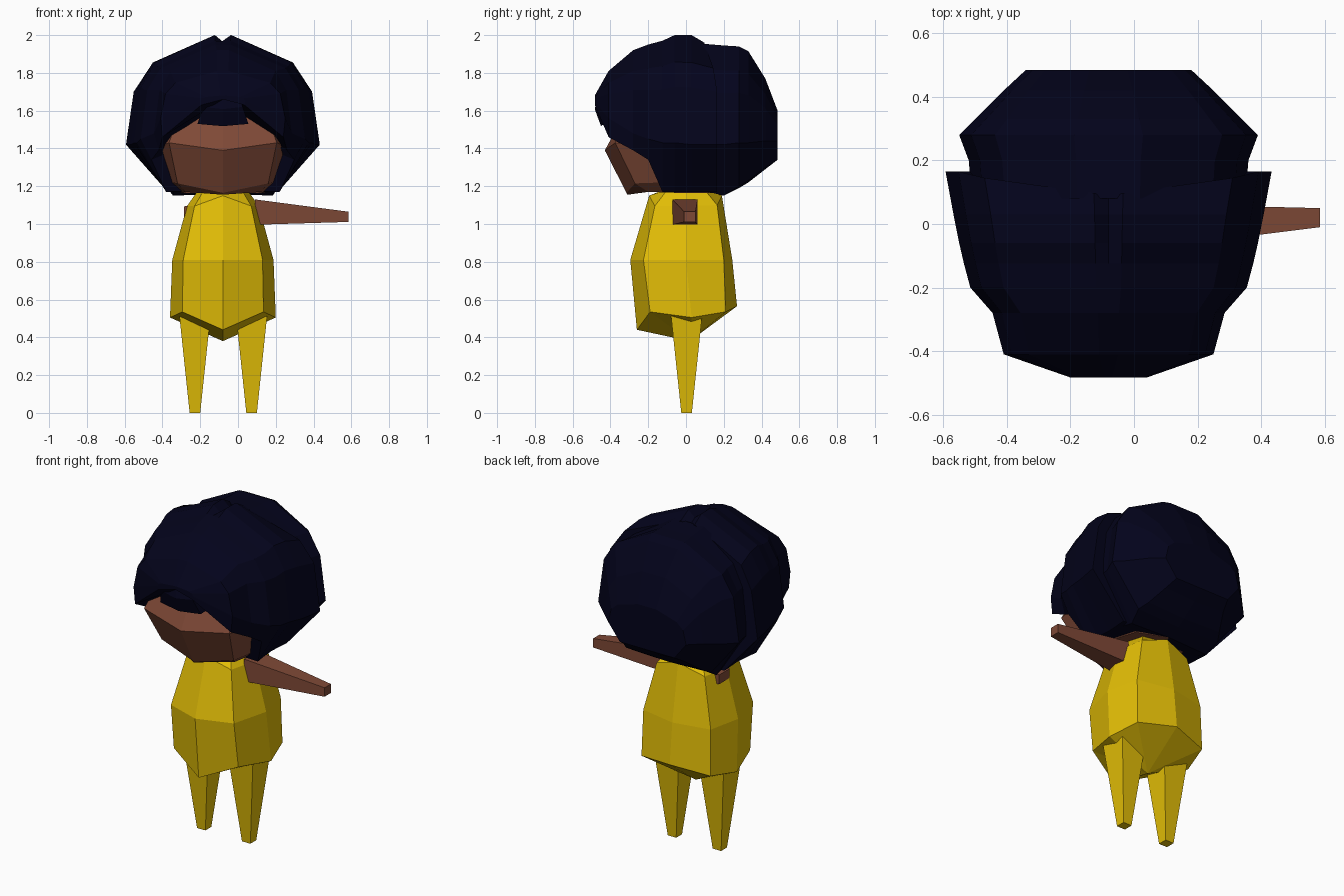
import bpy, bmesh
from mathutils import Vector

cube = bpy.data.objects.get("Cube")
if cube:
    bpy.data.objects.remove(cube, do_unlink=True)

MID = -0.08  # the figure's symmetry plane


def material(name, rgb):
    m = bpy.data.materials.new(name)
    m.use_nodes = True
    m.diffuse_color = (*rgb, 1)
    m.node_tree.nodes["Principled BSDF"].inputs["Base Color"].default_value = (*rgb, 1)
    return m


HAIR = material("midnight hair", (0.001, 0.001, 0.011))
SKIN = material("brown skin", (0.21, 0.066, 0.037))
YELLOW = material("yellow cloth", (0.76, 0.51, 0.002))


def mirrored(half):
    """Close a half outline across the symmetry plane."""
    other = [(-x, y, z) for x, y, z in reversed(half) if x > 0]
    return [(x + MID, y, z) for x, y, z in list(half) + other]


def loft(name, rings, mat, start=None, end=None):
    """Join rings of equal length; close the ends with a pole or a flat cap."""
    bm = bmesh.new()
    rows = [[bm.verts.new(p) for p in ring] for ring in rings]
    count = len(rows[0])
    for a, b in zip(rows, rows[1:]):
        for i in range(count):
            j = (i + 1) % count
            bm.faces.new((a[i], a[j], b[j], b[i]))
    for row, pole in ((rows[0], start), (rows[-1], end)):
        if pole:
            tip = bm.verts.new(pole)
            for i in range(count):
                bm.faces.new((row[i], row[(i + 1) % count], tip))
        else:
            bm.faces.new(row)
    bmesh.ops.recalc_face_normals(bm, faces=bm.faces)
    mesh = bpy.data.meshes.new(name)
    bm.to_mesh(mesh)
    bm.free()
    mesh.materials.append(mat)
    obj = bpy.data.objects.new(name, mesh)
    bpy.context.collection.objects.link(obj)
    return obj


def square(center, u, v):
    """Square ring from a centre and two half-axis vectors."""
    c, u, v = Vector(center), Vector(u), Vector(v)
    return [c + u + v, c - u + v, c - u - v, c + u - v]


# Body: eight-sided barrel, half rings run from front to back
body = [
    [(0, -.26, .44), (.215, -.19, .535), (.28, .03, .505), (.23, .21, .535), (0, .27, .565)],
    [(0, -.295, .81), (.21, -.225, .81), (.268, 0, .81), (.225, .2, .81), (0, .245, .81)],
    [(0, -.195, 1.15), (.15, -.165, 1.095), (.19, 0, 1.095), (.16, .165, 1.1), (0, .19, 1.15)],
    [(0, -.12, 1.18), (.1, -.1, 1.18), (.13, 0, 1.18), (.1, .1, 1.18), (0, .12, 1.18)],
]
loft("body", [mirrored(r) for r in body], YELLOW, (MID, .02, .38), (MID, 0, 1.19))

# Legs: tapered square posts
for side, x in (("left", .072), ("right", -.228)):
    loft(side + "_leg",
         [square((x, .003, z), (r, 0, 0), (0, r, 0)) for z, r in ((0, .028), (.54, .085))], YELLOW)

# Arms: one stretched out, the other a small stub
loft("left_arm", [square((.09, -.005, 1.063), (0, .067, 0), (0, 0, .067)),
                  square((.585, .02, 1.038), (0, .03, 0), (0, 0, .027))], SKIN)
loft("right_arm", [square((-.22, .04, 1.065), (0, .05, 0), (0, 0, .04)),
                   square((-.285, .04, 1.065), (0, .05, 0), (0, 0, .028))], SKIN)

# Head: faceted, with a pointed chin and a sloping forehead
head = [
    [(0, -.31, 1.155), (.2, -.2, 1.17), (.22, -.05, 1.165), (.17, .12, 1.165), (0, .2, 1.16)],
    [(0, -.315, 1.165), (.24, -.27, 1.215), (.27, -.13, 1.22), (.22, .12, 1.22), (0, .22, 1.22)],
    [(0, -.43, 1.39), (.285, -.375, 1.43), (.335, -.2, 1.41), (.25, .2, 1.42), (0, .3, 1.42)],
    [(0, -.27, 1.68), (.2, -.25, 1.68), (.27, -.1, 1.66), (.2, .15, 1.66), (0, .2, 1.66)],
]
loft("head", [mirrored(r) for r in head], SKIN)


def hair_section(y, width, top, wide, low, inner, tuck, part=0, sweep=0, crown=.09):
    """Arch outline: parting, crown, temple, widest point, lower edge, inner edge."""
    drop = top - wide
    half = [(0, y - sweep, top - part), (crown * width, y - .85 * sweep, top),
            (.76 * width, y - .25 * sweep, top - .25 * drop),
            (.92 * width, y, top - .48 * drop), (width, y, wide),
            (tuck * width, y, low), (0, y, inner)]
    return mirrored(half)


# Front hair: widens from the fringe to the sides
front = [
    (-.483, .12, 1.68, 1.65, 1.63, 1.66, .95),
    (-.41, .33, 1.81, 1.56, 1.46, 1.68, .97),
    (-.28, .365, 1.92, 1.48, 1.39, 1.64, .93),
    (-.2, .435, 1.95, 1.45, 1.34, 1.5, .87),
    (-.125, .455, 1.97, 1.43, 1.17, 1.18, .66),
    (-.06, .47, 2, 1.43, 1.17, 1.17, .62, .035),
    (.03, .488, 2, 1.42, 1.17, 1.17, .58, .035),
    (.165, .513, 1.96, 1.42, 1.17, 1.17, .57, .03, .08),
]
loft("front_hair", [hair_section(*s) for s in front], HAIR)

# Back hair: rounded shell set behind a groove
back = [
    (.08, .43, 1.955, 1.42, 1.18, 1.17, .6),
    (.2, .44, 1.945, 1.42, 1.15, 1.16, .6),
    (.28, .47, 1.94, 1.43, 1.2, 1.19, .6),
    (.33, .42, 1.915, 1.43, 1.23, 1.22, .6),
    (.42, .33, 1.77, 1.44, 1.3, 1.29, .62),
    (.485, .26, 1.6, 1.44, 1.34, 1.34, .7),
]
loft("back_hair", [hair_section(*s, crown=.23) for s in back], HAIR)

# Fringe lock: short wedge over the forehead
loft("fringe_lock",
     [mirrored([(0, y, z - .012), (w, y + .015, z), (w, -.3, z), (0, -.3, z)])
      for z, w, y in ((1.53, .135, -.45), (1.62, .105, -.483), (1.72, .07, -.46))], HAIR)
